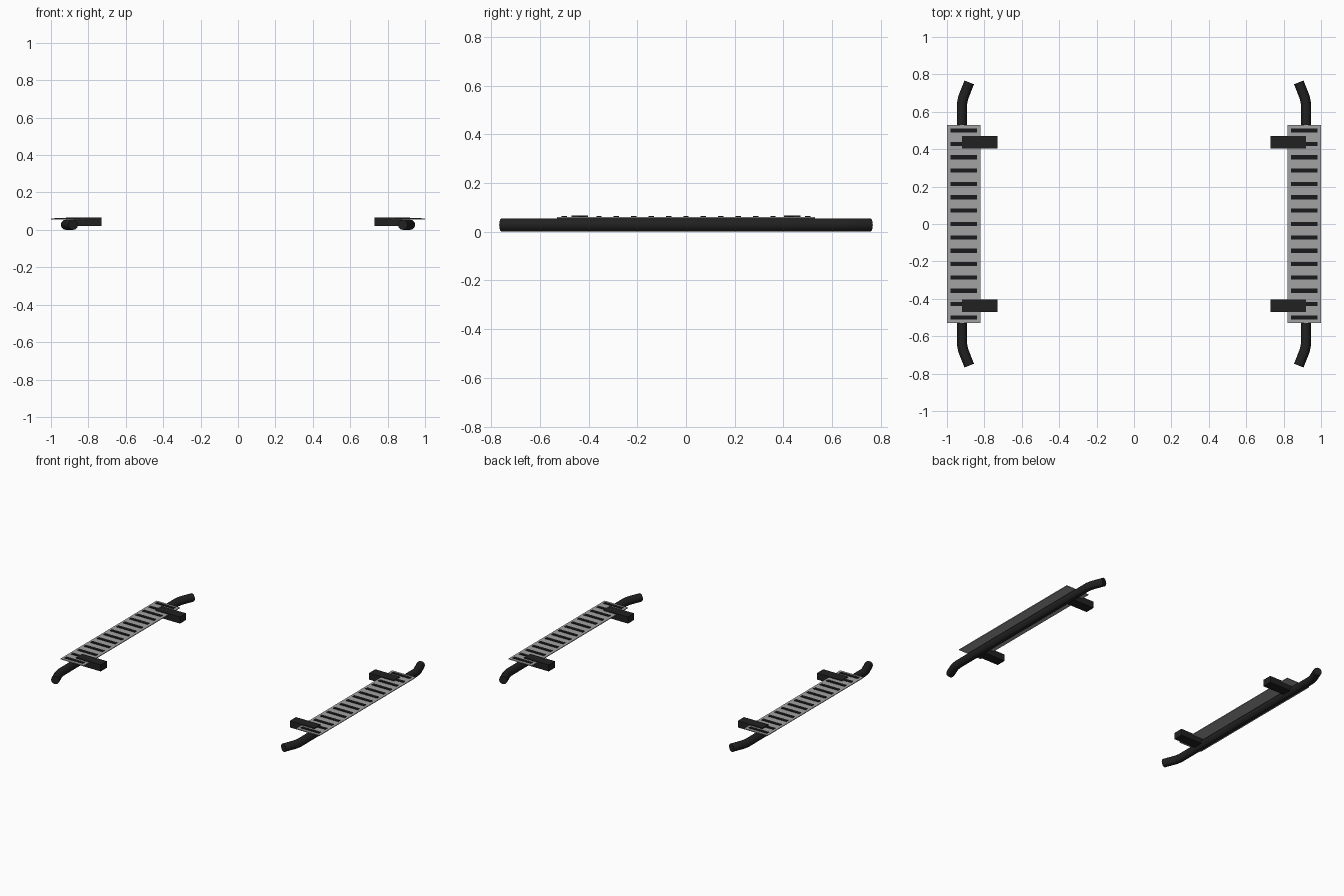
import bpy

if "Cube" in bpy.data.objects:
    bpy.data.objects.remove(bpy.data.objects["Cube"])


def material(name, rgb):
    m = bpy.data.materials.new(name)
    m.diffuse_color = (*rgb, 1)
    m.use_nodes = True
    m.node_tree.nodes["Principled BSDF"].inputs["Base Color"].default_value = m.diffuse_color
    return m


BLACK = material("black_paint", (0.015, 0.015, 0.015))
RUBBER = material("tread_rubber", (0.01, 0.01, 0.012))
METAL = material("brushed_metal", (0.36, 0.36, 0.37))


def box(name, x, y, z, mat):
    """Box from (min, max) ranges on each axis."""
    bpy.ops.mesh.primitive_cube_add(
        size=1, location=[(a + b) / 2 for a, b in (x, y, z)])
    o = bpy.context.object
    o.name = name
    o.scale = [b - a for a, b in (x, y, z)]
    bpy.ops.object.transform_apply(location=False, rotation=False, scale=True)
    o.data.materials.append(mat)
    return o


def tube(name, points, radius, mat):
    """Round capped tube swept along a path."""
    c = bpy.data.curves.new(name, 'CURVE')
    c.dimensions = '3D'
    c.bevel_depth = radius
    c.bevel_resolution = 4
    c.use_fill_caps = True
    s = c.splines.new('POLY')
    s.points.add(len(points) - 1)
    for p, co in zip(s.points, points):
        p.co = (*co, 1)
    o = bpy.data.objects.new(name, c)
    bpy.context.collection.objects.link(o)
    bpy.ops.object.select_all(action='DESELECT')
    o.select_set(True)
    bpy.context.view_layer.objects.active = o
    bpy.ops.object.convert(target='MESH')
    o = bpy.context.object
    o.name = name
    bpy.ops.object.shade_smooth_by_angle()
    o.data.materials.clear()
    o.data.materials.append(mat)
    return o


R = 0.0275
for side, s in (("left", -1), ("right", 1)):
    def xr(a, b):
        return tuple(sorted((s * a, s * b)))

    # Main side tube with ends bent inwards
    half = [(0.92, 0.64), (0.913, 0.676), (0.881, 0.757)]
    path = [(s * x, -y, R) for x, y in reversed(half)]
    path += [(s * x, y, R) for x, y in half]
    tube(f"{side}_side_tube", path, R, BLACK)

    # Flat step plate
    box(f"{side}_step_plate", xr(0.82, 1.0), (-0.53, 0.53), (0.055, 0.060), METAL)

    # Raised grip strips across the plate
    for i in range(15):
        y = -0.5 + i / 14
        box(f"{side}_grip_strip_{i + 1}", xr(0.84, 0.982),
            (y - 0.011, y + 0.011), (0.058, 0.064), RUBBER)

    # Mounting brackets reaching inwards
    for end, y in (("front", -0.437), ("rear", 0.437)):
        box(f"{side}_{end}_bracket", xr(0.73, 0.92),
            (y - 0.034, y + 0.034), (0.02, 0.066), BLACK)
